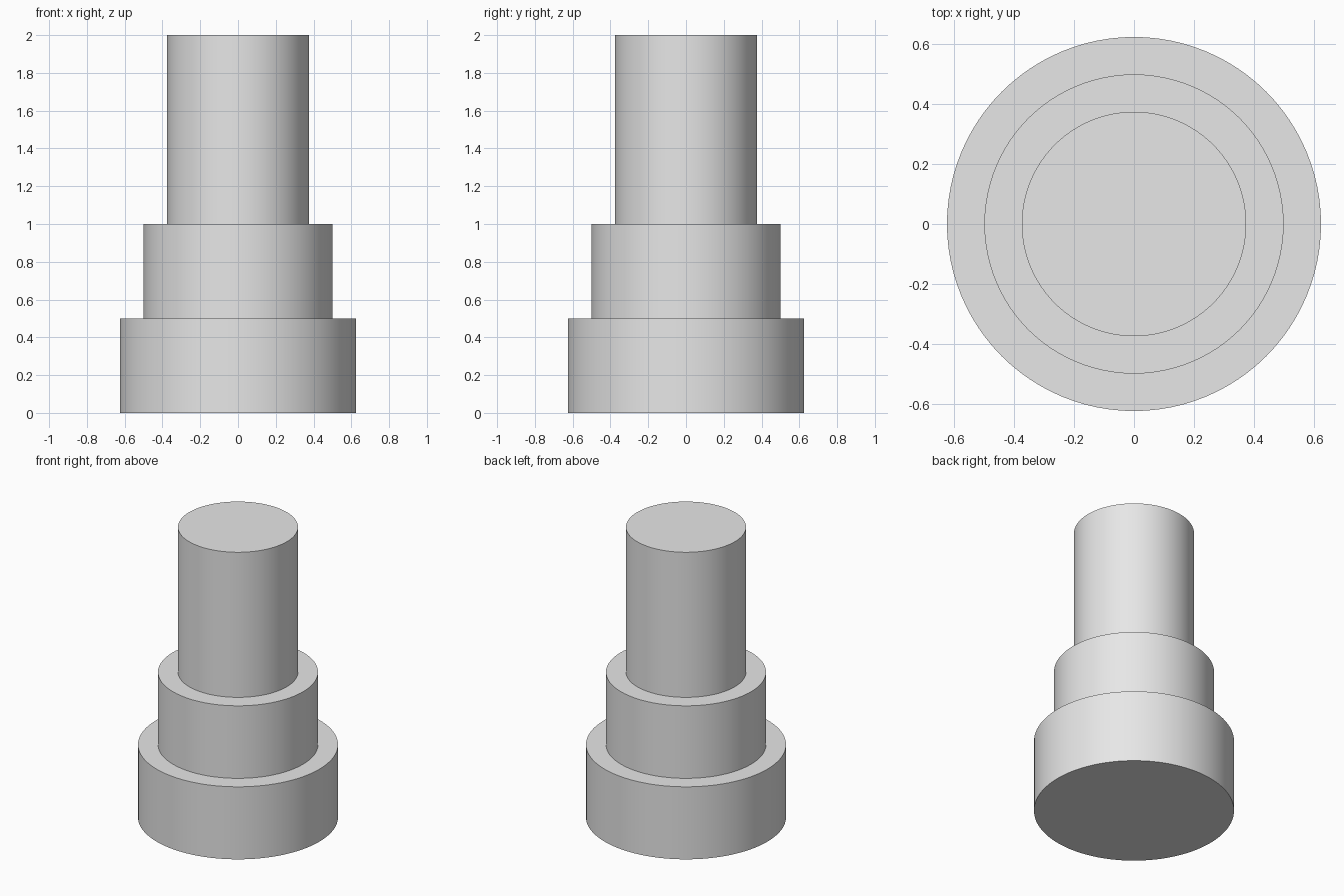
import bpy, bmesh, math

cube = bpy.data.objects.get("Cube")
if cube:
    bpy.data.objects.remove(cube, do_unlink=True)

# Plain grey material
grey = bpy.data.materials.new("light_grey")
grey.use_nodes = True
colour = (0.8, 0.8, 0.8, 1.0)
grey.diffuse_color = colour
grey.node_tree.nodes["Principled BSDF"].inputs["Base Color"].default_value = colour

# Tiers from the bottom up: radius, top height
TIERS = [(0.625, 0.5), (0.5, 1.0), (0.375, 2.0)]
SEGMENTS = 96

# Stepped outline from the axis at the base to the axis at the top
profile = [(0, 0)]
base = 0
for radius, top in TIERS:
    profile += [(radius, base), (radius, top)]
    base = top
profile.append((0, base))

# Turn the outline into one closed stepped shaft
bm = bmesh.new()
verts = [bm.verts.new((r, 0, z)) for r, z in profile]
edges = [bm.edges.new(pair) for pair in zip(verts, verts[1:])]
bmesh.ops.spin(bm, geom=verts + edges, cent=(0, 0, 0), axis=(0, 0, 1),
               angle=math.tau, steps=SEGMENTS, use_merge=True)
bmesh.ops.remove_doubles(bm, verts=bm.verts, dist=0.0001)
bmesh.ops.recalc_face_normals(bm, faces=bm.faces)

mesh = bpy.data.meshes.new("stepped_shaft")
bm.to_mesh(mesh)
bm.free()
mesh.materials.append(grey)
shaft = bpy.data.objects.new("stepped_shaft", mesh)
bpy.context.collection.objects.link(shaft)

# Smooth sides with crisp rims
bpy.ops.object.select_all(action="DESELECT")
shaft.select_set(True)
bpy.context.view_layer.objects.active = shaft
bpy.ops.object.shade_smooth_by_angle(angle=math.radians(30))
